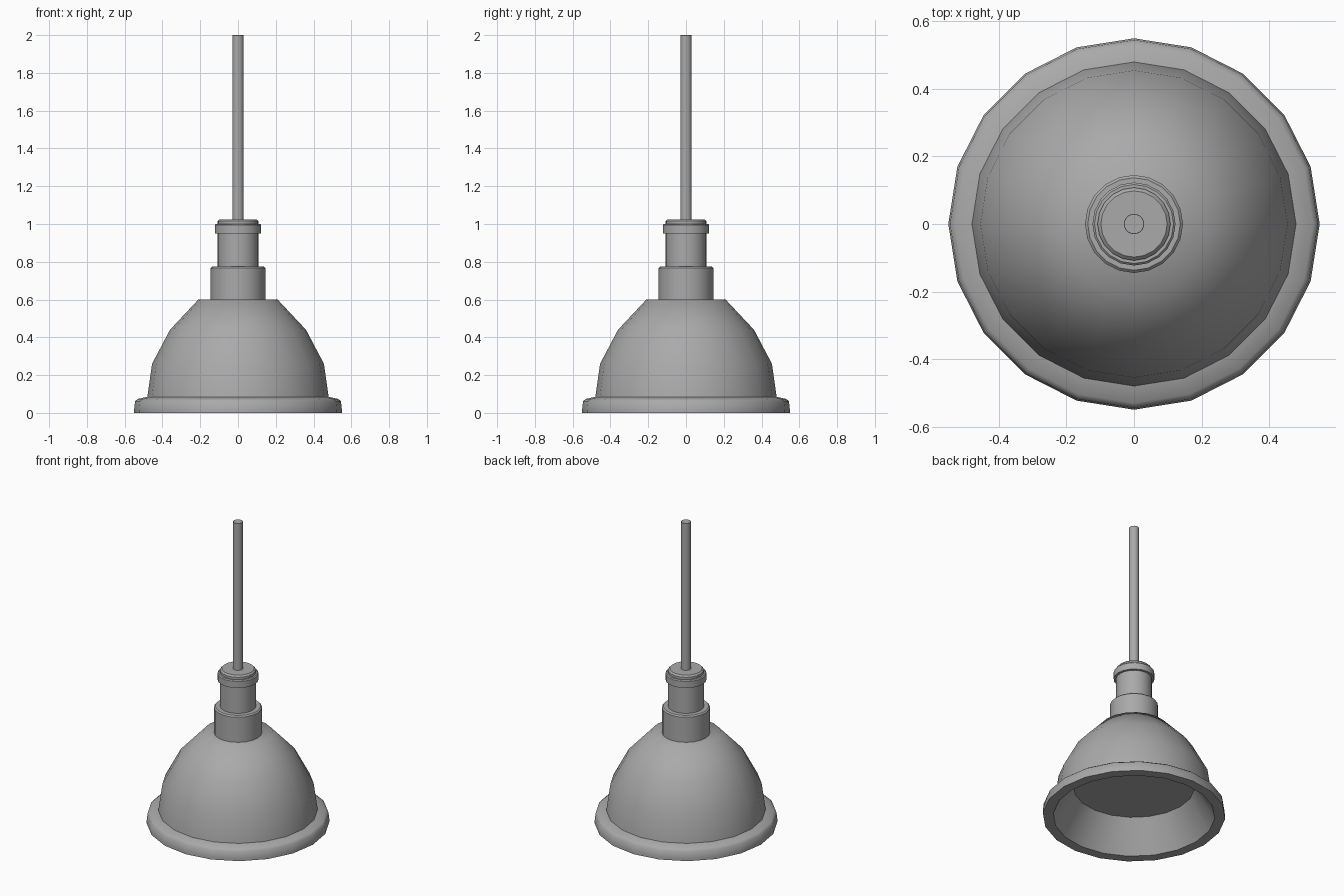
import bpy
import bmesh
from math import radians, tau
from mathutils import Matrix, Vector

SIDES = 20

cube = bpy.data.objects.get("Cube")
if cube:
    bpy.data.objects.remove(cube, do_unlink=True)

# One painted-metal grey for every part
grey = bpy.data.materials.new("grey_metal")
grey.use_nodes = True
colour = (0.4, 0.4, 0.4, 1)
grey.diffuse_color = colour
grey.node_tree.nodes["Principled BSDF"].inputs["Base Color"].default_value = colour


def lathe(name, profile, smooth_angle):
    """Spin an (r, z) profile that starts and ends on the axis into a solid."""
    bm = bmesh.new()
    verts = [bm.verts.new((r, 0, z)) for r, z in profile]
    edges = [bm.edges.new(pair) for pair in zip(verts, verts[1:])]
    bmesh.ops.spin(bm, geom=verts + edges, cent=(0, 0, 0), axis=(0, 0, 1),
                   angle=tau, steps=SIDES)
    bmesh.ops.remove_doubles(bm, verts=bm.verts, dist=0.0005)
    bmesh.ops.recalc_face_normals(bm, faces=bm.faces)
    for face in bm.faces:
        face.smooth = True
    mesh = bpy.data.meshes.new(name)
    bm.to_mesh(mesh)
    bm.free()
    mesh.set_sharp_from_angle(angle=radians(smooth_angle))
    mesh.materials.append(grey)
    obj = bpy.data.objects.new(name, mesh)
    bpy.context.collection.objects.link(obj)
    return obj


def collar(name, radius, bottom, top, bevel):
    """Round collar with a chamfered top edge."""
    return lathe(name, [(0, bottom), (radius, bottom), (radius, top - bevel),
                        (radius - bevel, top), (0, top)], 30)


# Bell shade with flared rim and a recessed, tapered underside
lathe("shade", [
    (0, 0.2), (0.365, 0.2), (0.487, 0),
    (0.55, 0), (0.55, 0.015), (0.545, 0.062), (0.53, 0.074), (0.48, 0.085),
    (0.455, 0.26), (0.36, 0.44), (0.21, 0.6), (0, 0.6),
], 50)

# Stepped socket
collar("socket_base", 0.145, 0.59, 0.775, 0.008)
collar("socket_neck", 0.108, 0.77, 0.96, 0.002)
collar("socket_ring", 0.123, 0.95, 1.0, 0.006)
collar("socket_cap", 0.108, 0.99, 1.025, 0.01)

# Hanging rod
collar("rod", 0.03, 1.02, 2.0, 0.001)
